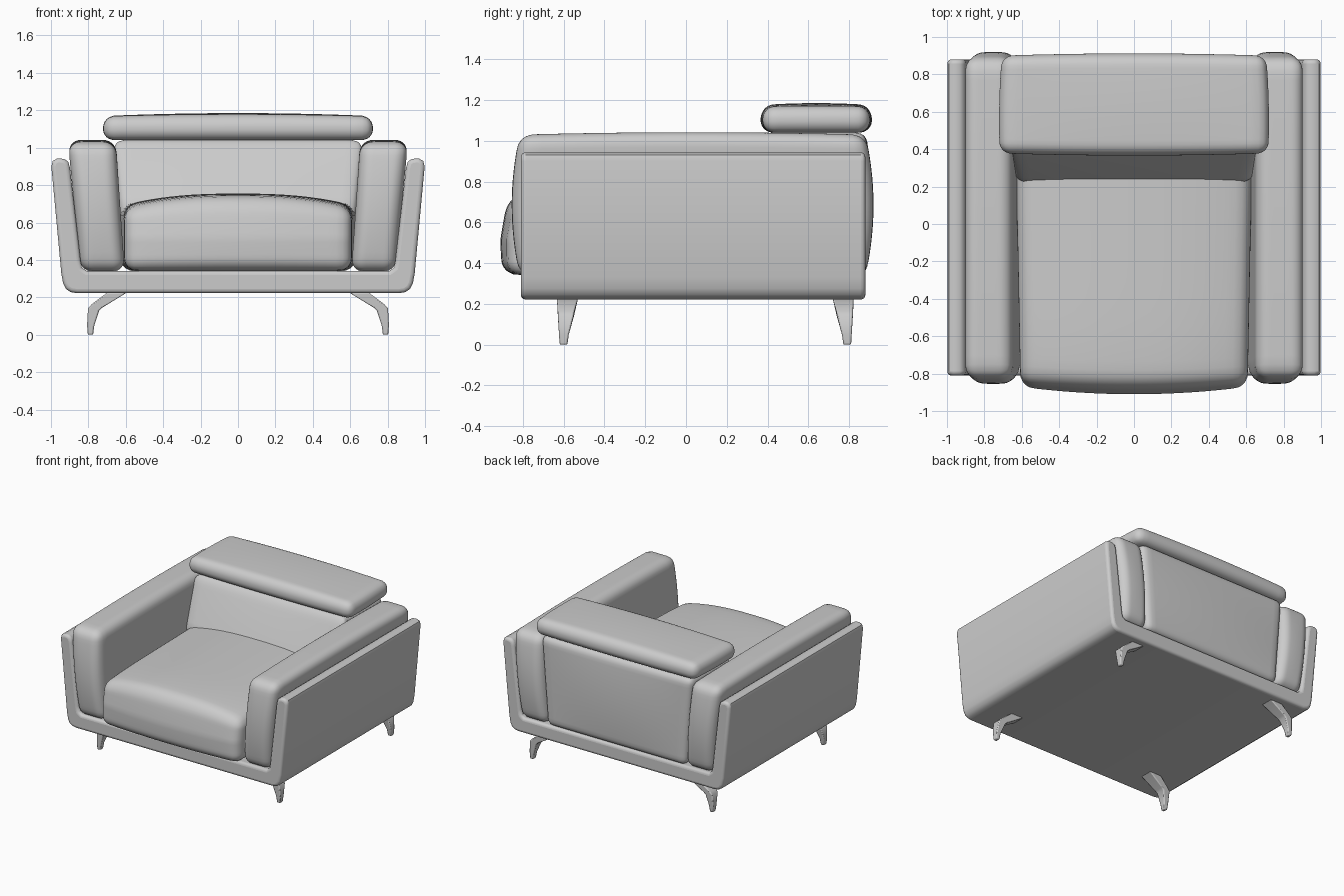
import bpy, bmesh, math
from mathutils import Vector

if "Cube" in bpy.data.objects:
    bpy.data.objects.remove(bpy.data.objects["Cube"])


def finish(name, bm, bevel=0, segs=4, angle=40):
    bmesh.ops.recalc_face_normals(bm, faces=bm.faces)
    me = bpy.data.meshes.new(name)
    bm.to_mesh(me)
    bm.free()
    ob = bpy.data.objects.new(name, me)
    bpy.context.collection.objects.link(ob)
    if bevel:
        m = ob.modifiers.new("soft edges", 'BEVEL')
        m.width, m.segments = bevel, segs
        m.limit_method, m.angle_limit = 'ANGLE', math.radians(50)
    bpy.ops.object.select_all(action='DESELECT')
    ob.select_set(True)
    bpy.context.view_layer.objects.active = ob
    bpy.ops.object.shade_smooth_by_angle(angle=math.radians(angle))
    return ob


def cushion(name, lo, hi, r, deform, cuts=23):
    """Rounded box from lo to hi; deform(p, u) moves p, u being -1..1 in the box."""
    lo, hi = Vector(lo), Vector(hi)
    c, h = (lo + hi) / 2, (hi - lo) / 2
    bm = bmesh.new()
    bmesh.ops.create_cube(bm, size=2)
    bmesh.ops.subdivide_edges(bm, edges=bm.edges[:], cuts=cuts, use_grid_fill=True)
    for v in bm.verts:
        # denser rows near the edges, then round them off
        p = Vector([math.sin(v.co[i] * math.pi / 2) * h[i] for i in range(3)])
        q = Vector([max(-(h[i] - r), min(h[i] - r, p[i])) for i in range(3)])
        d = p - q
        if d.length > 1e-6:
            p = q + d.normalized() * r
        u = Vector([p[i] / h[i] for i in range(3)])
        v.co = deform(p + c, u)
    return finish(name, bm, angle=60)


def bulge(a, b):
    return max(0, 1 - a ** 2) * max(0, 1 - b ** 2)


# U-shaped outer shell
half = [(.86, .222), (.895, .228), (.92, .245), (.935, .275), (.945, .33), (.998, .90),
        (.99, .93), (.965, .943), (.93, .94), (.908, .925), (.898, .89),
        (.842, .40), (.835, .36), (.81, .342)]
profile = half + [(-x, z) for x, z in reversed(half)]
bm = bmesh.new()
face = bm.faces.new([bm.verts.new((x, -.81, z)) for x, z in profile])
ext = bmesh.ops.extrude_face_region(bm, geom=[face])
bmesh.ops.translate(bm, vec=(0, 1.69, 0),
                    verts=[g for g in ext['geom'] if isinstance(g, bmesh.types.BMVert)])
finish("shell", bm, bevel=.022)


# Padded arms, leaning outwards
def arm_shape(side):
    def f(p, u):
        t = (p.z - .34) / .7
        p.x += .058 * t + .01 * u.x * t
        p.y += .04 * u.y * max(0, 1 - u.z ** 2) * (1 - .3 * u.x ** 2)
        p.z += .012 * max(0, u.z) * (1 - u.y ** 2)
        p.x *= side
        return p
    return f


for side, label in ((-1, "left"), (1, "right")):
    cushion(label + "_arm", (.606, -.815, .338), (.842, .88, 1.03), .065, arm_shape(side))


# Seat cushion with crowned top and bowed front
def seat_shape(p, u):
    top = max(0, u.z)
    p.z += .065 * top * (1 - abs(u.x) ** 2.5) - .02 * top * max(0, -u.y) ** 4
    if u.y < 0:
        p.y -= .04 * -u.y * (1 - u.x ** 2) * (1 - .3 * u.z ** 2)
        p.y += .03 * top * -u.y
    p.x *= 1 + .02 * u.y
    return p


cushion("seat", (-.62, -.87, .342), (.62, .42, .69), .07, seat_shape)


# Backrest with sloping front
def back_shape(p, u):
    t = (p.z - .34) / .7
    p.x *= 1 + .09 * t
    if u.y < 0:
        p.y += -u.y * (.22 * max(0, t - .5) / .5 * .75 - .02 * bulge(u.x, u.z))
    else:
        p.y += .02 * u.y * bulge(u.x, u.z)
    return p


cushion("backrest", (-.61, .23, .34), (.61, .885, 1.04), .05, back_shape)


# Headrest pillow
def head_shape(p, u):
    p.z += .02 * max(0, u.z) * (1 - .8 * u.x ** 2) * (1 - .5 * u.y ** 2)
    p.x *= 1 - .008 * u.y + .012 * (1 - u.y ** 2)
    p.y += .012 * u.y * (1 - u.x ** 2)
    return p


cushion("headrest", (-.712, .378, 1.04), (.712, .90, 1.165), .06, head_shape)

# Bent tapering legs: inner x, z, outer x, z, y range
sections = [(.775, 0, .803, 0, -.62, -.582), (.768, .05, .807, .05, -.623, -.575),
            (.742, .13, .802, .14, -.628, -.552), (.725, .145, .782, .163, -.629, -.548),
            (.595, .225, .70, .225, -.633, -.53)]
for sx, lx in ((-1, "left"), (1, "right")):
    for back, ly in ((False, "front"), (True, "rear")):
        bm = bmesh.new()
        rings = []
        for xi, zi, xo, zo, y0, y1 in sections:
            pts = [(xi, y0, zi), (xo, y0, zo), (xo, y1, zo), (xi, y1, zi)]
            rings.append([bm.verts.new((sx * x, .19 - y if back else y, z)) for x, y, z in pts])
        for a, b in zip(rings, rings[1:]):
            for i in range(4):
                j = (i + 1) % 4
                bm.faces.new((a[i], a[j], b[j], b[i]))
        bm.faces.new(rings[0])
        bm.faces.new(rings[-1])
        finish(f"{ly}_{lx}_leg", bm, bevel=.007, segs=2)
